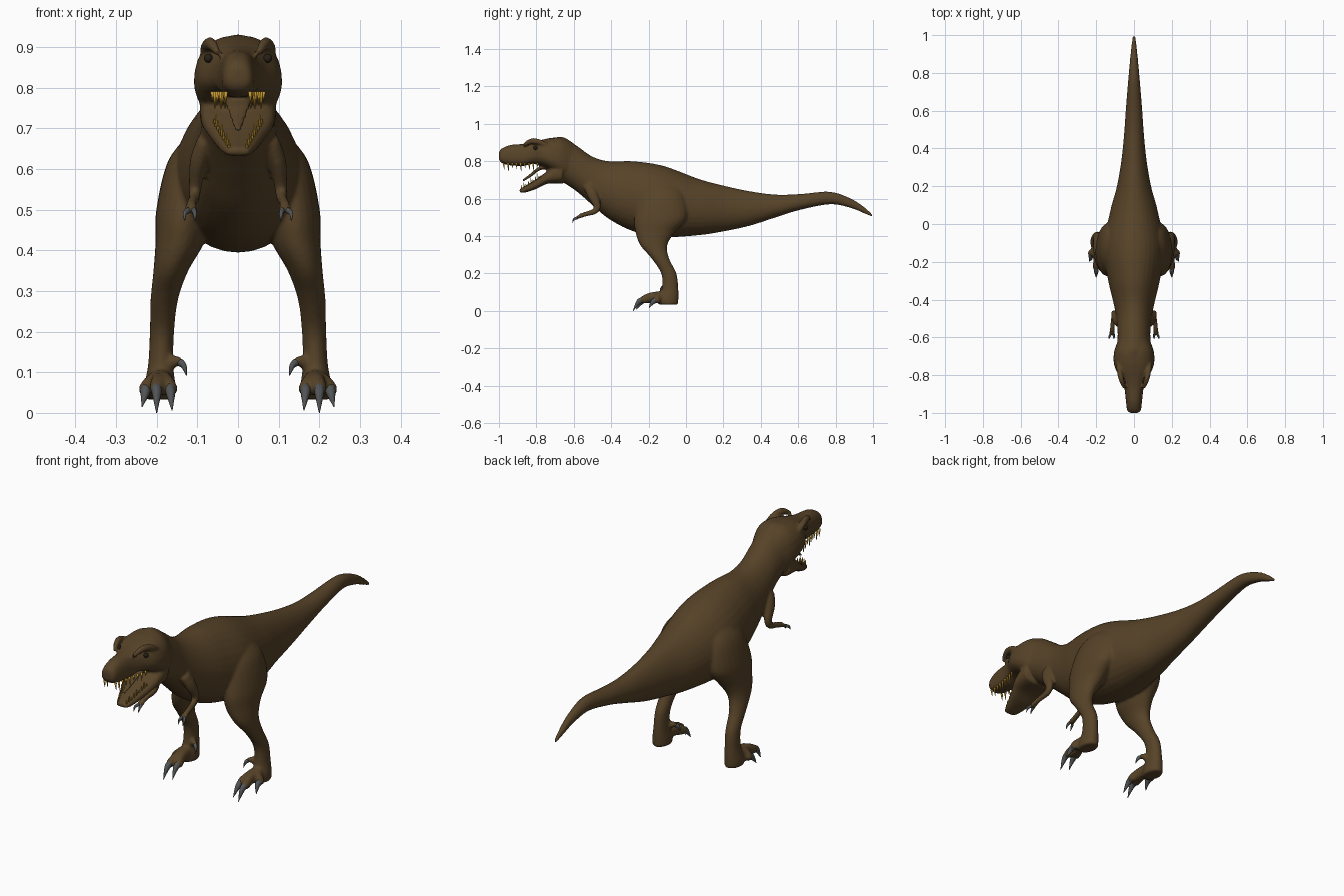
import bpy, bmesh, math
from mathutils import Vector

cube = bpy.data.objects.get("Cube")
if cube:
    bpy.data.objects.remove(cube, do_unlink=True)


def material(name, color):
    mat = bpy.data.materials.new(name)
    mat.use_nodes = True
    mat.diffuse_color = (*color, 1)
    shader = next(n for n in mat.node_tree.nodes if n.type == 'BSDF_PRINCIPLED')
    shader.inputs["Base Color"].default_value = (*color, 1)
    shader.inputs["Roughness"].default_value = 0.8
    return mat


hide_brown = material("hide brown", (0.095, 0.056, 0.021))
claw_grey = material("claw grey", (0.085, 0.088, 0.09))
tooth_amber = material("tooth amber", (0.55, 0.31, 0.03))
eye_dark = material("eye dark", (0.02, 0.014, 0.008))

AXIS_Y, AXIS_Z = Vector((0, 1, 0)), Vector((0, 0, 1))


def spline(stations, steps):
    """Catmull-Rom interpolation through all station values."""
    result = []
    last = len(stations) - 1
    for i in range(last):
        p0, p1 = stations[max(i - 1, 0)], stations[i]
        p2, p3 = stations[i + 1], stations[min(i + 2, last)]
        for k in range(steps):
            t = k / steps
            result.append([
                b + t * ((c - a) + t * ((2 * a - 5 * b + 4 * c - d)
                                        + t * (3 * (b - c) + d - a))) / 2
                for a, b, c, d in zip(p0, p1, p2, p3)])
    result.append(list(stations[last]))
    return result


def loft(bm, stations, axis=None, power=1, egg=0, sides=24, steps=5):
    """Closed skin over rings (x, y, z, side radius, other radius)."""
    points = spline(stations, steps)
    rings = []
    for i, (x, y, z, a, b) in enumerate(points):
        before, after = points[max(i - 1, 0)], points[min(i + 1, len(points) - 1)]
        t = axis or (Vector(after[:3]) - Vector(before[:3])).normalized()
        ref = AXIS_Y if abs(t.x) > 0.8 else Vector((1, 0, 0))
        u = (ref - t * t.dot(ref)).normalized()
        v = u.cross(t)
        ring = []
        for k in range(sides):
            angle = math.tau * k / sides
            c, s = math.cos(angle), math.sin(angle)
            c = math.copysign(abs(c) ** power, c)
            s = math.copysign(abs(s) ** power, s)
            offset = u * c * max(a, 0.001) * (1 - egg * s) + v * s * max(b, 0.001)
            ring.append(bm.verts.new(Vector((x, y, z)) + offset))
        rings.append(ring)
    faces = [bm.faces.new(rings[0]), bm.faces.new(rings[-1])]
    for low, high in zip(rings, rings[1:]):
        for k in range(sides):
            n = (k + 1) % sides
            faces.append(bm.faces.new((low[k], low[n], high[n], high[k])))
    bmesh.ops.recalc_face_normals(bm, faces=faces)


def profile(rows):
    """Turn (y, top, bottom, half width) rows into loft stations."""
    return [(0, y, (top + low) / 2, w, (top - low) / 2) for y, top, low, w in rows]


def mirrored(stations, side):
    return [(x * side, *rest) for x, *rest in stations]


def finish(bm, name, mat):
    mesh = bpy.data.meshes.new(name)
    bm.to_mesh(mesh)
    bm.free()
    mesh.materials.append(mat)
    mesh.shade_smooth()
    obj = bpy.data.objects.new(name, mesh)
    bpy.context.collection.objects.link(obj)
    return obj


skin, claws, teeth, eyes = (bmesh.new() for _ in range(4))

# Neck, torso and tail
loft(skin, profile([
    (-.74, .915, .75, .075), (-.66, .93, .69, .088), (-.58, .88, .635, .086),
    (-.5, .825, .565, .092), (-.41, .8, .49, .11), (-.28, .8, .425, .14),
    (-.12, .775, .395, .16), (.07, .705, .405, .125), (.2, .67, .425, .09),
    (.34, .64, .455, .066), (.48, .622, .5, .052), (.61, .625, .54, .043),
    (.77, .637, .57, .03), (.88, .602, .55, .02), (.95, .558, .522, .013),
    (1, .515, .5, .006)]), AXIS_Y, egg=.1, sides=32)

# Skull and upper jaw
loft(skin, profile([
    (-1, .85, .81, .022), (-.985, .868, .79, .036), (-.94, .887, .778, .042),
    (-.87, .893, .775, .05), (-.82, .902, .785, .066), (-.77, .915, .775, .096),
    (-.72, .925, .75, .107), (-.66, .925, .72, .1), (-.59, .88, .7, .07)]),
    AXIS_Y, power=.8, egg=.12)

# Lower jaw and tongue
loft(skin, profile([
    (-.89, .652, .632, .026), (-.86, .668, .633, .041), (-.8, .705, .652, .064),
    (-.74, .748, .68, .088), (-.66, .81, .68, .095)]), AXIS_Y, power=.7)
loft(skin, [(0, -.7, .768, .045, .012), (0, -.78, .762, .034, .009),
            (0, -.83, .725, .02, .008), (0, -.875, .695, .008, .006)])

for side in (-1, 1):
    # Brow horns and snout ridges
    loft(skin, mirrored([(.05, -.87, .885, .008, .008), (.066, -.825, .907, .014, .016),
                         (.078, -.775, .9, .014, .014), (.085, -.72, .87, .01, .01)], side))
    # Legs
    loft(skin, mirrored([
        (.085, -.12, .69, .03, .05), (.112, -.125, .62, .06, .115),
        (.134, -.135, .5, .067, .14), (.143, -.165, .42, .06, .105),
        (.165, -.172, .35, .043, .072), (.181, -.137, .28, .034, .047),
        (.187, -.092, .2, .03, .041), (.19, -.085, .12, .031, .044),
        (.192, -.095, .07, .038, .055), (.192, -.095, .033, .038, .053)],
        side), AXIS_Z)
    # Toes with claws
    for x, y, tip_x, tip_y, tip_z in ((.166, -.215, .162, -.268, .006),
                                      (.2, -.232, .2, -.283, 0),
                                      (.228, -.155, .236, -.198, .015)):
        loft(skin, mirrored([(.19, -.1, .08, .025, .03), ((x + .19) / 2, y * .5 - .07, .072, .02, .027),
                             (x, y, .058, .018, .02), (x, y - .012, .052, .008, .01)], side))
        loft(claws, mirrored([(x, y + .01, .06, .013, .017), (x, y - .02, .05, .012, .014),
                              (tip_x, tip_y, tip_z, .001, .001)], side), sides=10)
    # Inner spur toe
    loft(skin, mirrored([(.18, -.1, .11, .018, .018), (.155, -.115, .128, .013, .015),
                         (.14, -.125, .122, .009, .011)], side))
    loft(claws, mirrored([(.142, -.124, .124, .009, .01), (.133, -.132, .115, .007, .008),
                          (.127, -.14, .092, .001, .001)], side), sides=10)
    # Arms
    loft(skin, mirrored([
        (.08, -.52, .67, .02, .03), (.097, -.5, .62, .021, .028),
        (.105, -.475, .56, .016, .02), (.107, -.49, .532, .014, .016),
        (.113, -.535, .518, .012, .013), (.116, -.565, .508, .014, .012)], side))
    # Fingers with claws
    for x, tip_x in ((.109, .106), (.122, .131)):
        loft(skin, mirrored([(.115, -.555, .51, .01, .01), (x, -.572, .503, .009, .009),
                             (x, -.588, .496, .007, .008)], side))
        loft(claws, mirrored([(x, -.582, .498, .007, .008), (tip_x, -.598, .49, .005, .006),
                              (tip_x, -.608, .472, .001, .001)], side), sides=8)
    # Teeth along both jaws
    for i in range(9):
        f = i / 8
        x, y = .03 + .033 * f ** 1.5, -.975 + .18 * f
        length = .022 + .01 * math.sin(i * 2.1)
        loft(teeth, mirrored([(x, y, .79, .005, .006),
                              (x, y + .004, .778 - length, .001, .001)], side), sides=6, steps=1)
        x, y, z = .022 + .036 * f, -.878 + .1 * f, .65 + .062 * f
        loft(teeth, mirrored([(x, y, z, .004, .005),
                              (x, y - .003, z + length, .001, .001)], side), sides=6, steps=1)
    # Eyes under the brows
    ball = bmesh.ops.create_uvsphere(eyes, u_segments=12, v_segments=8, radius=.011)
    bmesh.ops.translate(eyes, verts=ball["verts"], vec=(side * .073, -.805, .872))

# Blend the hide into one continuous smooth surface
body = finish(skin, "body", hide_brown)
remesh = body.modifiers.new("blend", 'REMESH')
remesh.mode = 'VOXEL'
remesh.voxel_size = .0065
remesh.use_smooth_shade = True
relax = body.modifiers.new("relax", 'SMOOTH')
relax.factor = .5
relax.iterations = 5

finish(claws, "claws", claw_grey)
finish(teeth, "teeth", tooth_amber)
finish(eyes, "eyes", eye_dark)
